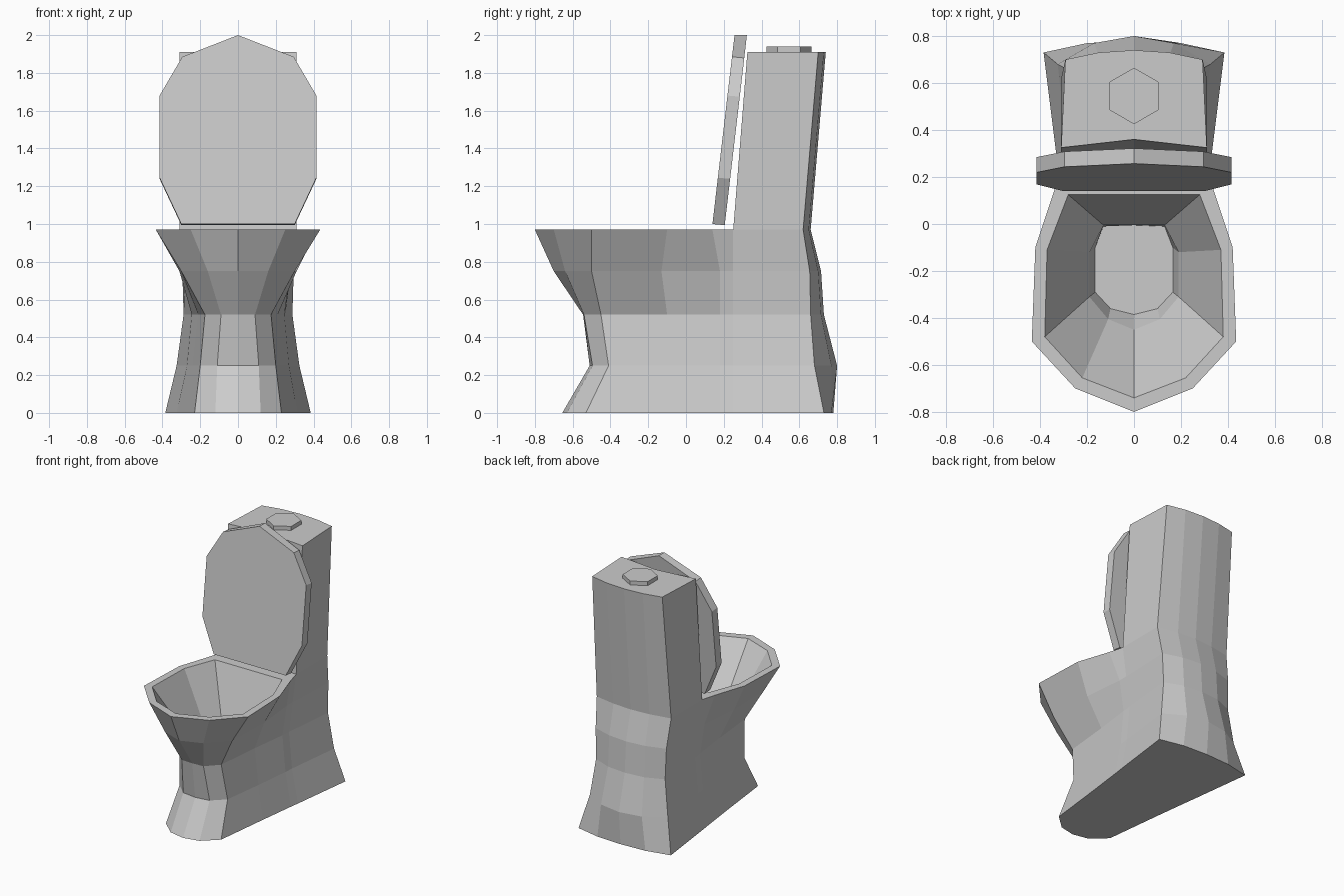
import bpy, bmesh, math

if "Cube" in bpy.data.objects:
    bpy.data.objects.remove(bpy.data.objects["Cube"])


def finish(bm, name):
    bmesh.ops.remove_doubles(bm, verts=bm.verts[:], dist=1e-5)
    bmesh.ops.recalc_face_normals(bm, faces=bm.faces[:])
    me = bpy.data.meshes.new(name)
    bm.to_mesh(me)
    bm.free()
    ob = bpy.data.objects.new(name, me)
    bpy.context.collection.objects.link(ob)
    return ob


def ring(bm, half, z):
    """Closed ring from a half outline that starts and ends on x = 0."""
    pts = half + [(-x, y) for x, y in reversed(half) if x > 0]
    return [bm.verts.new((x, y, z)) for x, y in pts]


def bridge(bm, a, b):
    n = len(a)
    for i in range(n):
        j = (i + 1) % n
        bm.faces.new((a[i], a[j], b[j], b[i]))


# Pedestal, bowl and tank: half outlines from front centre to back centre
levels = [
    (0.00, [(0, -.655), (.12, -.63), (.23, -.53), (.28, -.1), (.315, .18), (.325, .25), (.385, .73), (.2, .77), (0, .78)]),
    (0.25, [(0, -.51), (.11, -.495), (.20, -.41), (.24, -.1), (.27, .18), (.275, .25), (.325, .68), (.17, .77), (0, .80)]),
    (0.52, [(0, -.545), (.09, -.54), (.175, -.45), (.21, -.1), (.245, .18), (.25, .25), (.288, .66), (.15, .715), (0, .73)]),
    (0.75, [(0, -.70), (.16, -.64), (.30, -.50), (.31, -.13), (.28, .18), (.28, .25), (.295, .655), (.15, .70), (0, .715)]),
    (0.97, [(0, -.80), (.25, -.70), (.435, -.50), (.42, -.1), (.34, .14), (.31, .25), (.31, .62), (.15, .65), (0, .66)]),
]
bm = bmesh.new()
rings = [ring(bm, half, z) for z, half in levels]
bm.faces.new(rings[0])
for a, b in zip(rings, rings[1:]):
    bridge(bm, a, b)
top = rings[-1]

# Bowl hollow
bowl = [
    (.97, [(0, -.74), (.22, -.655), (.38, -.48), (.37, -.11), (.28, .125), (0, .125)]),
    (.57, [(0, -.45), (.11, -.405), (.19, -.31), (.19, -.12), (.13, -.005), (0, -.005)]),
    (.45, [(0, -.385), (.10, -.36), (.165, -.29), (.165, -.10), (.13, -.01), (0, -.005)]),
]
inner = [ring(bm, half, z) for z, half in bowl]
for a, b in zip(inner, inner[1:]):
    bridge(bm, a, b)
bm.faces.new(inner[-1])

# Rim and the deck behind it
rim = inner[0]
for i in range(4):
    bm.faces.new((top[i], top[i + 1], rim[i + 1], rim[i]))
    bm.faces.new((top[-i], top[-i - 1], rim[-i - 1], rim[-i]))
mid = bm.verts.new((0, .28, .97))
bm.faces.new((top[4], top[5], mid, rim[5], rim[4]))
bm.faces.new((top[-4], top[-5], mid, rim[5], rim[-4]))

# Tank walls and flat top
foot = [mid] + top[5:12]
lid_ring = ring(bm, [(0, .36), (.31, .325), (.292, .70), (.15, .73), (0, .74)], 1.91)
bridge(bm, foot, lid_ring)
bm.faces.new(lid_ring)
finish(bm, "toilet_body")

# Raised seat lid, leaning back
bm = bmesh.new()
half = [(.30, 1.0), (.415, 1.245), (.415, 1.68), (.295, 1.885), (0, 2.0)]
outline = half + [(-x, z) for x, z in reversed(half[:-1])]
sides = []
for dy, dz in ((0, 0), (.065, -.006)):
    sides.append([bm.verts.new((x, .14 + (z - 1) * .117 + dy, z + (dz if z < 1.9 else 0)))
                  for x, z in outline])
    bm.faces.new(sides[-1])
bridge(bm, *sides)
finish(bm, "seat_lid")

# Hexagonal flush button
bpy.ops.mesh.primitive_cylinder_add(vertices=6, radius=.12, depth=.04, location=(0, .545, 1.92))
bpy.context.object.name = "flush_button"
